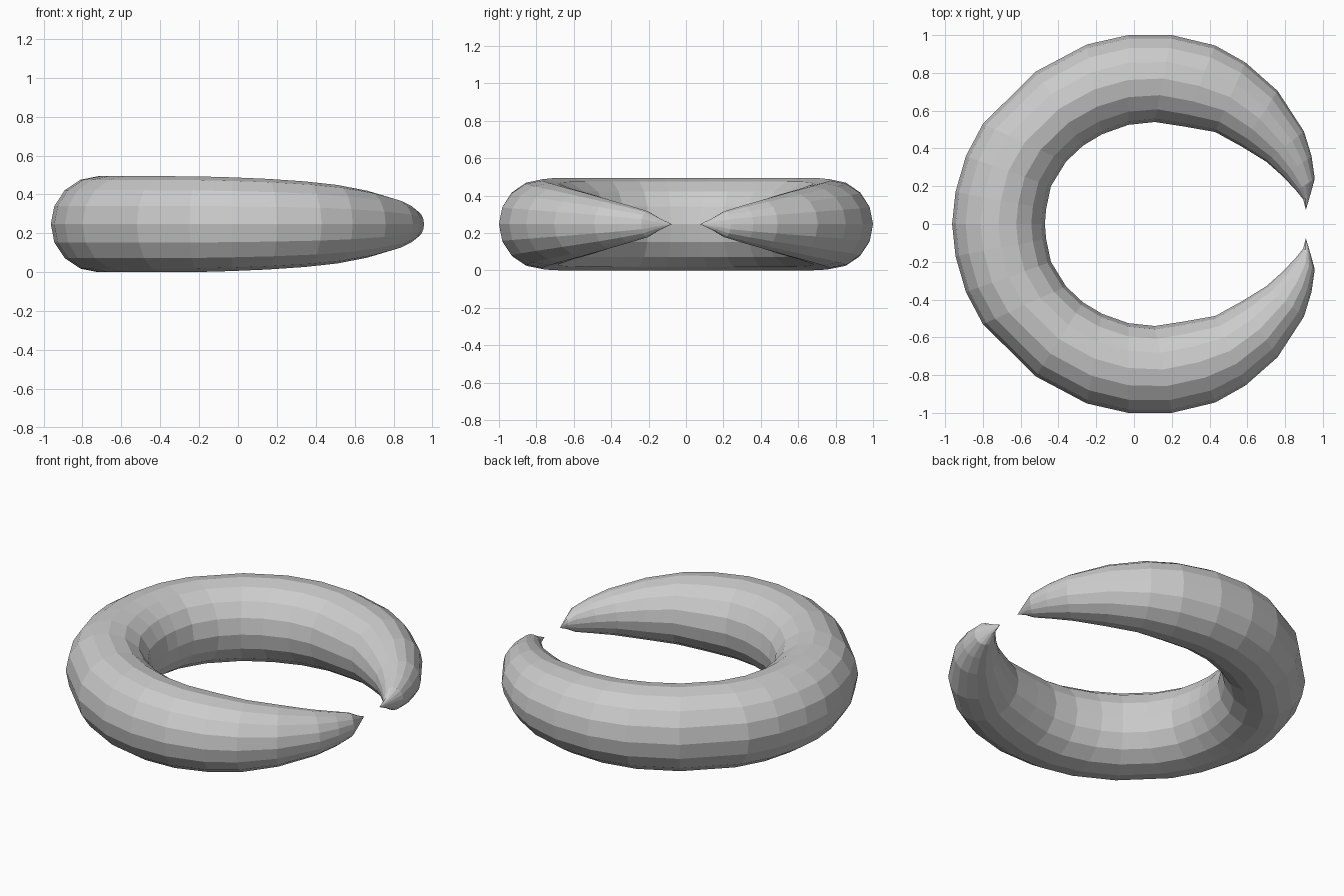
import bpy, bmesh, math

if "Cube" in bpy.data.objects:
    bpy.data.objects.remove(bpy.data.objects["Cube"])

# Cross-sections of one half: outer x, outer y, inner x, inner y, half height
half = [
    (-0.963, 0.00, -0.472, 0.00, 0.247),
    (-0.945, 0.17, -0.465, 0.08, 0.247),
    (-0.89, 0.36, -0.44, 0.20, 0.247),
    (-0.80, 0.53, -0.36, 0.33, 0.247),
    (-0.52, 0.807, -0.27, 0.415, 0.247),
    (-0.25, 0.95, -0.17, 0.475, 0.246),
    (-0.03, 1.00, -0.03, 0.525, 0.241),
    (0.20, 1.00, 0.11, 0.54, 0.233),
    (0.43, 0.945, 0.26, 0.517, 0.22),
    (0.59, 0.855, 0.43, 0.487, 0.202),
    (0.76, 0.705, 0.57, 0.41, 0.172),
    (0.90, 0.49, 0.70, 0.33, 0.13),
    (0.94, 0.36, 0.79, 0.25, 0.10),
    (0.957, 0.24, 0.86, 0.175, 0.07),
    (0.935, 0.16, 0.896, 0.13, 0.033),
]
TIP = (0.91, 0.075)
SIDES = 16
CZ = 0.247

# Mirror the half across y to get the whole horn, tip to tip
mirrored = [(ox, -oy, ix, -iy, h) for ox, oy, ix, iy, h in half[:0:-1]]
sections = mirrored + half

bm = bmesh.new()
rings = []
for ox, oy, ix, iy, h in sections:
    ring = []
    for k in range(SIDES):
        a = 2 * math.pi * k / SIDES
        t = 0.5 + 0.5 * math.cos(a)
        ring.append(bm.verts.new((ix + (ox - ix) * t, iy + (oy - iy) * t,
                                  CZ + h * math.sin(a))))
    rings.append(ring)

# Body skin
for r0, r1 in zip(rings, rings[1:]):
    for k in range(SIDES):
        n = (k + 1) % SIDES
        bm.faces.new((r0[k], r0[n], r1[n], r1[k]))

# Pointed tips
for ring, sign in ((rings[0], -1), (rings[-1], 1)):
    tip = bm.verts.new((TIP[0], sign * TIP[1], CZ))
    for k in range(SIDES):
        bm.faces.new((ring[k], ring[(k + 1) % SIDES], tip))

bmesh.ops.recalc_face_normals(bm, faces=bm.faces)
mesh = bpy.data.meshes.new("curved_horn_ring")
bm.to_mesh(mesh)
bm.free()
obj = bpy.data.objects.new("curved_horn_ring", mesh)
bpy.context.collection.objects.link(obj)
